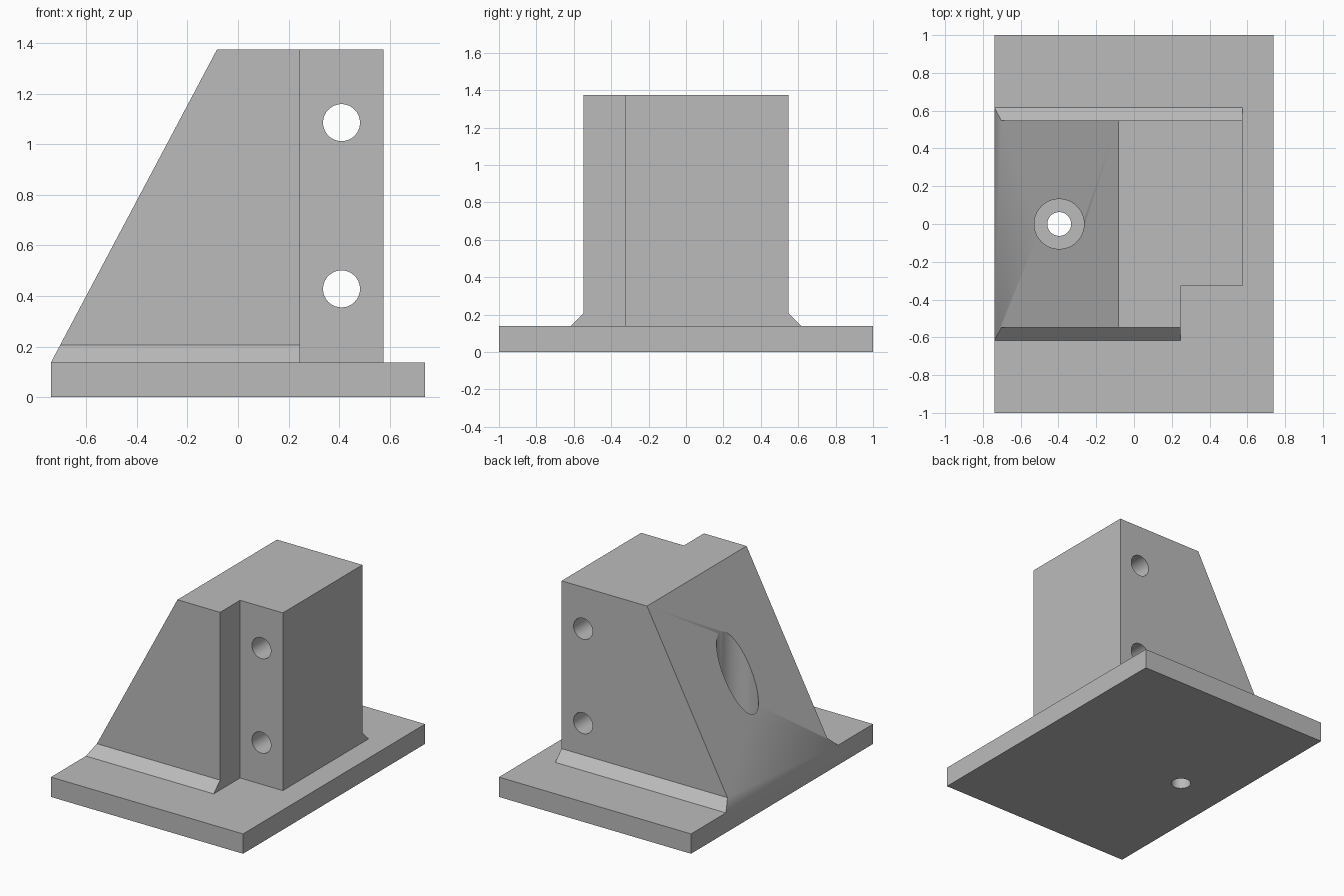
import bpy, bmesh
from mathutils import Vector, Matrix

default = bpy.data.objects.get("Cube")
if default:
    bpy.data.objects.remove(default, do_unlink=True)

grey = bpy.data.materials.new("plain grey")
grey.use_nodes = True
colour = (0.5, 0.5, 0.5, 1)
grey.diffuse_color = colour
grey.node_tree.nodes["Principled BSDF"].inputs["Base Color"].default_value = colour

BASE_TOP, TOP = 0.138, 1.374
LEFT, RIGHT = -0.739, 0.574


def add_object(name, bm):
    bmesh.ops.recalc_face_normals(bm, faces=bm.faces)
    mesh = bpy.data.meshes.new(name)
    bm.to_mesh(mesh)
    bm.free()
    mesh.materials.append(grey)
    obj = bpy.data.objects.new(name, mesh)
    bpy.context.collection.objects.link(obj)
    return obj


def box(name, low, high):
    low, high = Vector(low), Vector(high)
    bm = bmesh.new()
    bmesh.ops.create_cube(bm, size=1, matrix=Matrix.Translation((low + high) / 2)
                          @ Matrix.Diagonal((*(high - low), 1)))
    return add_object(name, bm)


def cylinder(name, centre, radius, length, axis):
    bm = bmesh.new()
    turn = Vector((0, 0, 1)).rotation_difference(Vector(axis)).to_matrix().to_4x4()
    bmesh.ops.create_cone(bm, cap_ends=True, segments=64, radius1=radius,
                          radius2=radius, depth=length,
                          matrix=Matrix.Translation(centre) @ turn)
    return add_object(name, bm)


def combine(target, other, operation):
    """Apply a boolean and remove the helper solid."""
    bpy.context.view_layer.objects.active = target
    mod = target.modifiers.new("boolean", "BOOLEAN")
    mod.operation, mod.object, mod.solver = operation, other, "EXACT"
    bpy.ops.object.modifier_apply(modifier=mod.name)
    bpy.data.objects.remove(other, do_unlink=True)


# Upright block: cross-section with chamfered feet, extruded along x
half = [(0.617, BASE_TOP), (0.547, 0.207), (0.547, TOP)]
outline = half + [(-y, z) for y, z in reversed(half)]
bm = bmesh.new()
face = bm.faces.new([bm.verts.new((LEFT, y, z)) for y, z in outline])
extruded = bmesh.ops.extrude_face_region(bm, geom=[face])["geom"]
bmesh.ops.translate(bm, vec=(RIGHT - LEFT, 0, 0),
                    verts=[v for v in extruded if isinstance(v, bmesh.types.BMVert)])

# Sloping side
slope = Vector((-0.083 - LEFT, 0, TOP - BASE_TOP))
cut = bmesh.ops.bisect_plane(bm, geom=bm.verts[:] + bm.edges[:] + bm.faces[:],
                             dist=1e-5, plane_co=(LEFT, 0, BASE_TOP),
                             plane_no=(-slope.z, 0, slope.x), clear_outer=True)
bmesh.ops.holes_fill(bm, edges=[e for e in bm.edges if e.is_boundary])
bracket = add_object("mounting_bracket", bm)

# Corner notch
combine(bracket, box("notch", (0.245, -1, -0.2), (1, -0.327, 2)), "DIFFERENCE")

# Base plate
combine(bracket, box("base_plate", (LEFT, -1, 0), (-LEFT, 1, BASE_TOP)), "UNION")

# Cross holes through the flange
for z in (0.428, 1.085):
    combine(bracket, cylinder("cross_hole", (0.409, 0, z), 0.073, 3, (0, 1, 0)),
            "DIFFERENCE")

# Counterbored hole down through the sloping side and base
bore_floor = 0.27
combine(bracket, cylinder("counterbore", (-0.396, 0, bore_floor + 1), 0.132, 2, (0, 0, 1)),
        "DIFFERENCE")
combine(bracket, cylinder("bolt_hole", (-0.396, 0, 0), 0.063, 3, (0, 0, 1)),
        "DIFFERENCE")

# Crisp edges, smooth hole walls
bpy.ops.object.select_all(action="DESELECT")
bracket.select_set(True)
bpy.context.view_layer.objects.active = bracket
bpy.ops.object.shade_smooth_by_angle(angle=0.5)
